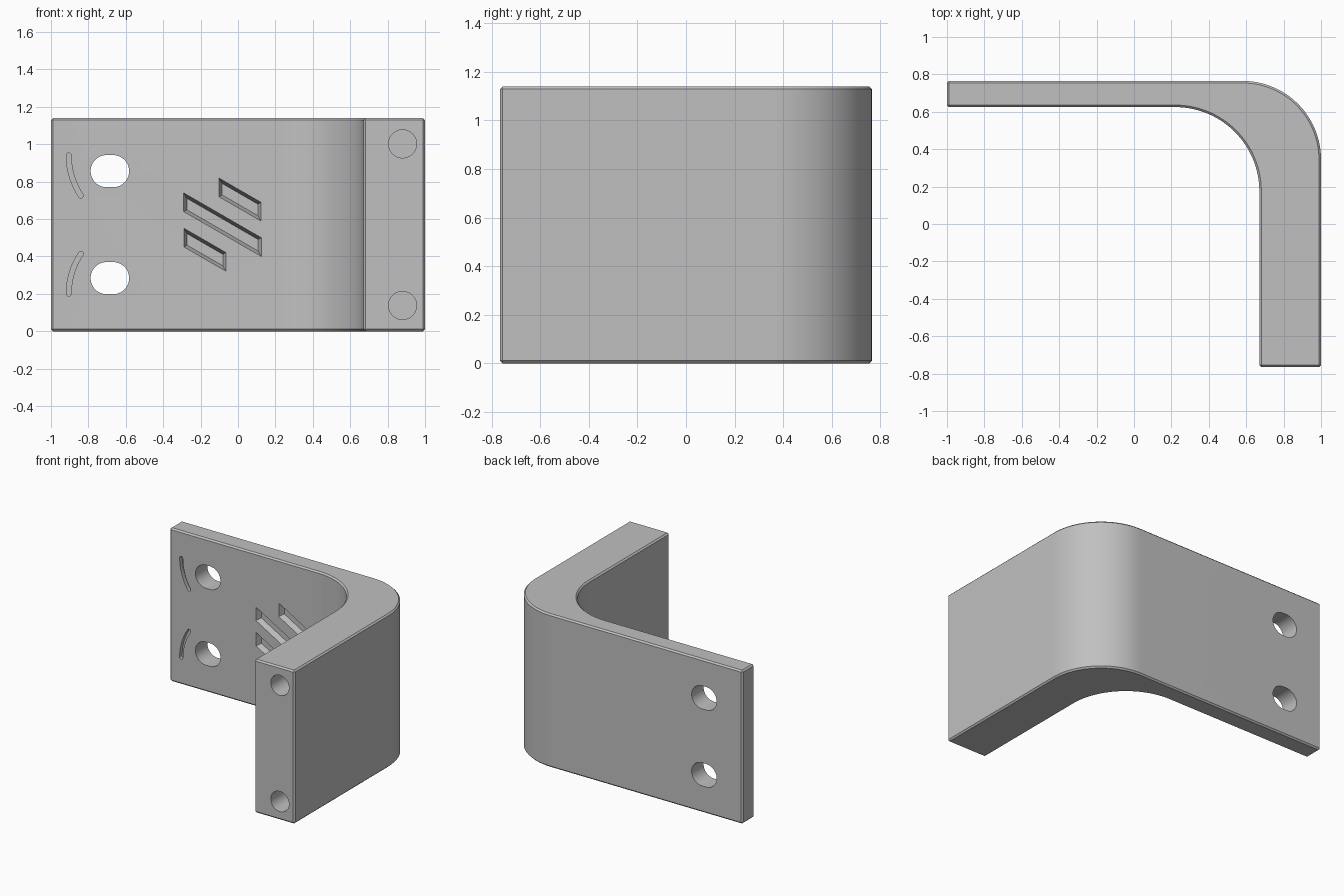
import bpy
import bmesh
from math import cos, sin, pi, radians, tan, asin

cube = bpy.data.objects.get("Cube")
if cube:
    bpy.data.objects.remove(cube, do_unlink=True)

HEIGHT = 1.14
MID_Z = HEIGHT / 2
BACK = 0.765          # outer face of the plate
PLATE = 0.625         # inner face of the plate
ARM = 0.67            # inner face of the arm

grey = bpy.data.materials.new("plain grey")
grey.use_nodes = True
colour = (0.53, 0.53, 0.53, 1)
grey.diffuse_color = colour
grey.node_tree.nodes["Principled BSDF"].inputs["Base Color"].default_value = colour


def arc(cx, cy, r, a0, a1, n=32):
    """Points along an arc, angles in radians."""
    return [(cx + r * cos(a0 + (a1 - a0) * i / n),
             cy + r * sin(a0 + (a1 - a0) * i / n)) for i in range(n + 1)]


def loft(bm, rings):
    """Closed solid through rings of equal point count."""
    loops = [[bm.verts.new(p) for p in ring] for ring in rings]
    for a, b in zip(loops, loops[1:]):
        for i in range(len(a)):
            j = (i + 1) % len(a)
            bm.faces.new((a[i], a[j], b[j], b[i]))
    bm.faces.new(loops[0])
    bm.faces.new(loops[-1])


def prism_y(bm, outline, y0, y1):
    """Extrude an x-z outline along y."""
    loft(bm, [[(x, y, z) for x, z in outline] for y in (y0, y1)])


def make_object(name, bm):
    bmesh.ops.recalc_face_normals(bm, faces=bm.faces)
    mesh = bpy.data.meshes.new(name)
    bm.to_mesh(mesh)
    bm.free()
    mesh.materials.append(grey)
    obj = bpy.data.objects.new(name, mesh)
    bpy.context.collection.objects.link(obj)
    return obj


# Bent bracket body: plate along the back, thicker arm on the left
R_OUT, R_IN = 0.42, 0.45
profile = [(-1, BACK), (-1, PLATE)]
profile += arc(ARM - R_IN, PLATE - R_IN, R_IN, pi / 2, 0)
profile += [(ARM, -BACK), (1, -BACK)]
profile += arc(1 - R_OUT, BACK - R_OUT, R_OUT, 0, pi / 2)
bm = bmesh.new()
loft(bm, [[(x, y, z) for x, y in profile] for z in (0, HEIGHT)])
bracket = make_object("bracket", bm)

chamfer = bracket.modifiers.new("chamfer", "BEVEL")
chamfer.width = 0.011
chamfer.segments = 1
chamfer.limit_method = "ANGLE"
chamfer.angle_limit = radians(30)

cut = bmesh.new()
for side in (-1, 1):
    # Slotted screw holes through the plate
    z = MID_Z + side * 0.286
    slot = arc(-0.668, z, 0.086, -pi / 2, pi / 2, 24)
    slot += arc(-0.702, z, 0.086, pi / 2, 3 * pi / 2, 24)
    prism_y(cut, slot, PLATE - 0.1, BACK + 0.1)

    # Curved grooves beside the slots
    cx, r, w = -0.517, 0.388, 0.013
    sweep = asin(0.215 / r)
    groove = arc(cx, 0, r + w, pi, pi + sweep, 16)
    end = pi + sweep
    groove += arc(cx + r * cos(end), r * sin(end), w, end, end + pi, 8)[1:-1]
    groove += arc(cx, 0, r - w, pi + sweep, pi, 16)
    groove += arc(cx - r, 0, w, 0, pi, 8)[1:-1]
    prism_y(cut, [(x, MID_Z + side * (0.37 + v)) for x, v in groove],
            PLATE - 0.05, PLATE + 0.03)

    # Blind round holes in the end of the arm
    z = MID_Z + side * 0.432
    prism_y(cut, arc(0.88, z, 0.075, 0, 2 * pi, 48)[:-1], -BACK - 0.1, -BACK + 0.5)

# Three slanted recesses with tapered walls
for dx, dz, half in ((0.094, 0.134, 0.1125), (0, 0, 0.2075), (-0.094, -0.134, 0.1125)):
    rings = []
    for depth in (-0.02, 0.04):
        inset = 0.42 * depth
        hw, hh = half - inset, 0.05 - inset * 1.15
        rings.append([(-0.083 + dx + sx * hw, PLATE + depth,
                       MID_Z + dz - sx * hw * tan(radians(30)) + sz * hh)
                      for sx, sz in ((-1, -1), (1, -1), (1, 1), (-1, 1))])
    loft(cut, rings)
cutter = make_object("hole_cutter", cut)
cutter.hide_render = True

holes = bracket.modifiers.new("holes", "BOOLEAN")
holes.operation = "DIFFERENCE"
holes.solver = "EXACT"
holes.object = cutter

# Bake the modifiers, drop the cutter, smooth the curved faces
bpy.ops.object.select_all(action="DESELECT")
bracket.select_set(True)
bpy.context.view_layer.objects.active = bracket
for name in ("chamfer", "holes"):
    bpy.ops.object.modifier_apply(modifier=name)
bpy.data.objects.remove(cutter, do_unlink=True)
bpy.ops.object.shade_smooth_by_angle(angle=radians(30))
